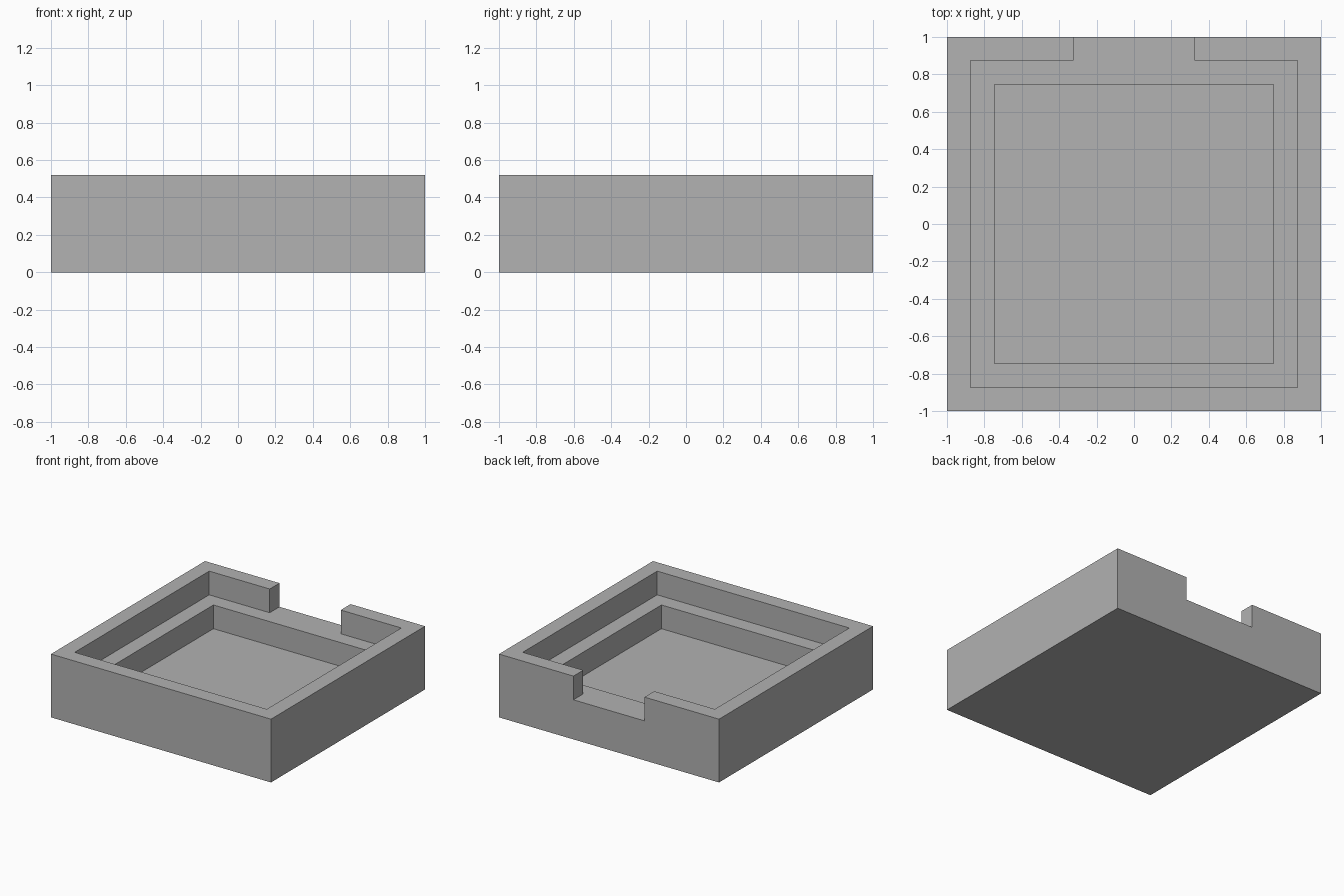
import bpy
import bmesh

cube = bpy.data.objects.get("Cube")
if cube:
    bpy.data.objects.remove(cube, do_unlink=True)

# Main dimensions
HEIGHT, LEDGE_Z, FLOOR_Z = 0.52, 0.325, 0.13
OUTER, RECESS, WELL, NOTCH = 1.0, 0.873, 0.745, 0.323
ABOVE, BEYOND = HEIGHT + 0.2, OUTER + 0.2

grey = bpy.data.materials.new("plain grey")
grey.use_nodes = True
colour = (0.445, 0.445, 0.445, 1)
grey.diffuse_color = colour
grey.node_tree.nodes["Principled BSDF"].inputs["Base Color"].default_value = colour


def prism(name, outline, bottom, top):
    """Extrude a counter-clockwise outline straight up."""
    bm = bmesh.new()
    base = bm.faces.new([bm.verts.new((x, y, bottom)) for x, y in outline])
    result = bmesh.ops.extrude_face_region(bm, geom=[base], use_keep_orig=True)
    raised = [v for v in result["geom"] if isinstance(v, bmesh.types.BMVert)]
    bmesh.ops.translate(bm, verts=raised, vec=(0, 0, top - bottom))
    bmesh.ops.recalc_face_normals(bm, faces=bm.faces)
    mesh = bpy.data.meshes.new(name)
    bm.to_mesh(mesh)
    bm.free()
    mesh.materials.append(grey)
    obj = bpy.data.objects.new(name, mesh)
    bpy.context.collection.objects.link(obj)
    return obj


def square(half):
    return [(-half, -half), (half, -half), (half, half), (-half, half)]


def carve(target, cutter):
    """Cut one solid out of another, then discard the cutter."""
    cutter.hide_render = True
    mod = target.modifiers.new(cutter.name, "BOOLEAN")
    mod.operation = "DIFFERENCE"
    mod.solver = "EXACT"
    mod.object = cutter
    bpy.context.view_layer.objects.active = target
    bpy.ops.object.modifier_apply(modifier=mod.name)
    bpy.data.objects.remove(cutter, do_unlink=True)


# Solid block
tray = prism("stepped_tray", square(OUTER), 0, HEIGHT)

# Upper recess, with its opening through the back wall
half = [(RECESS, -RECESS), (RECESS, RECESS), (NOTCH, RECESS), (NOTCH, BEYOND)]
outline = half + [(-x, y) for x, y in reversed(half)]
carve(tray, prism("recess_cutter", outline, LEDGE_Z, ABOVE))

# Lower well inside the ledge
carve(tray, prism("well_cutter", square(WELL), FLOOR_Z, ABOVE))
